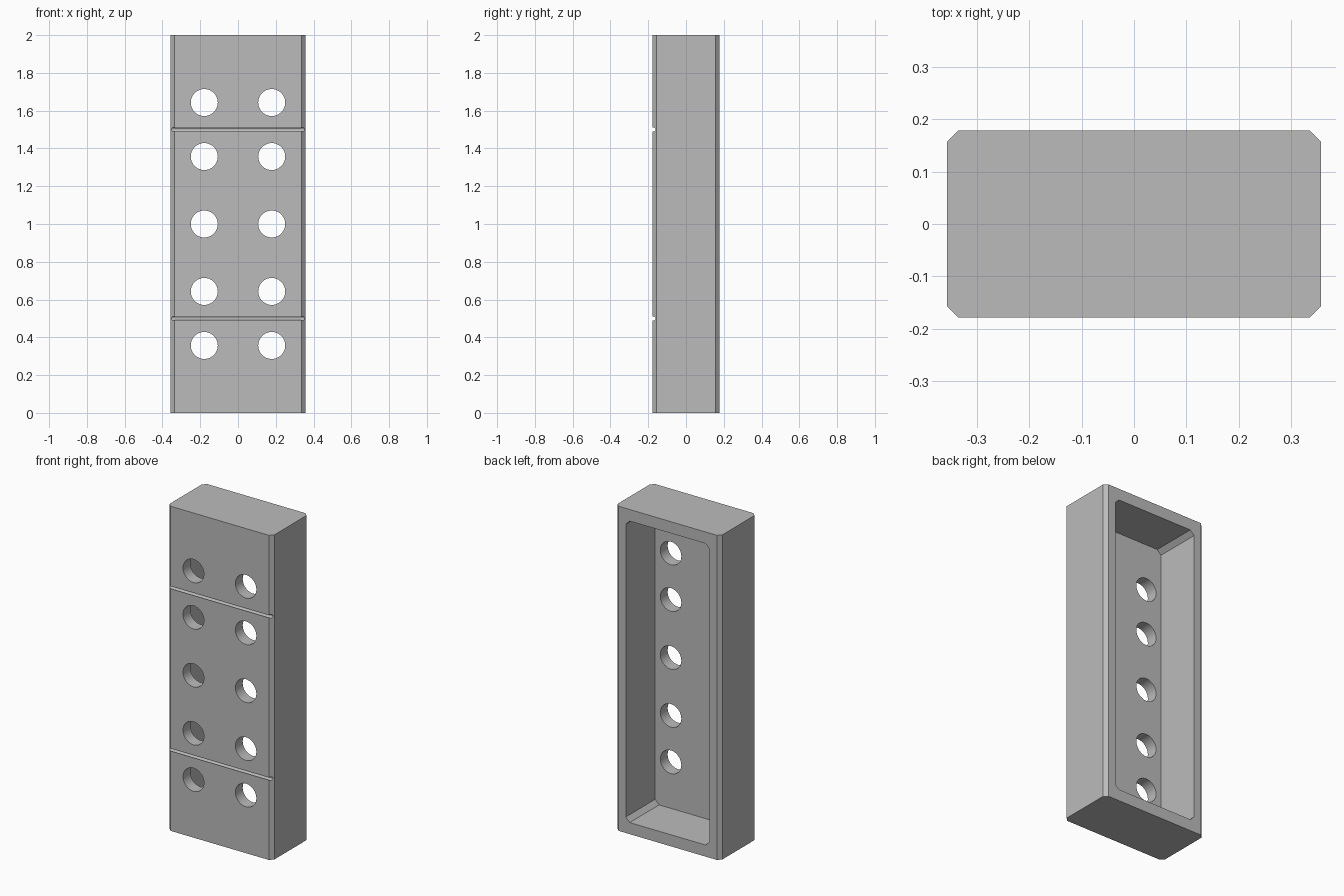
import bpy
import math

cube = bpy.data.objects.get("Cube")
if cube:
    bpy.data.objects.remove(cube, do_unlink=True)

W, D, H = 0.714, 0.357, 2.0      # outer size
WALL = 0.0714
FRONT = -D / 2

grey = bpy.data.materials.new("plain grey")
grey.use_nodes = True
colour = (0.5, 0.5, 0.5, 1)
grey.diffuse_color = colour
grey.node_tree.nodes["Principled BSDF"].inputs["Base Color"].default_value = colour


def prism(name, half_a, half_b, cut, lo, hi, axis):
    """Chamfered rectangle extruded along z or y."""
    a, b = half_a, half_b
    ring = [(a - cut, -b), (a, cut - b), (a, b - cut), (a - cut, b),
            (cut - a, b), (-a, b - cut), (-a, cut - b), (cut - a, -b)]
    if axis == "z":
        place = lambda p, q, t: (p, q, t)
    else:
        place = lambda p, q, t: (p, t, H / 2 + q)
    verts = [place(p, q, t) for t in (lo, hi) for p, q in ring]
    n = len(ring)
    faces = [tuple(reversed(range(n))), tuple(range(n, 2 * n))]
    faces += [(i, (i + 1) % n, n + (i + 1) % n, n + i) for i in range(n)]
    if axis == "y":
        faces = [tuple(reversed(f)) for f in faces]
    mesh = bpy.data.meshes.new(name)
    mesh.from_pydata(verts, [], faces)
    obj = bpy.data.objects.new(name, mesh)
    bpy.context.collection.objects.link(obj)
    return obj


def cylinder(name, radius, depth, centre, rotation, sides):
    bpy.ops.mesh.primitive_cylinder_add(vertices=sides, radius=radius, depth=depth,
                                        location=centre, rotation=rotation)
    obj = bpy.context.object
    obj.name = name
    return obj


def carve(body, cutter):
    cutter.hide_render = True
    mod = body.modifiers.new("carve", "BOOLEAN")
    mod.operation = "DIFFERENCE"
    mod.solver = "EXACT"
    mod.object = cutter
    bpy.context.view_layer.objects.active = body
    bpy.ops.object.modifier_apply(modifier=mod.name)
    bpy.data.objects.remove(cutter, do_unlink=True)


# Solid block with chamfered upright edges
block = prism("hollow_block", W / 2, D / 2, 0.022, 0, H, "z")
block.data.materials.append(grey)

# Cavity open at the back
carve(block, prism("cavity_cutter", W / 2 - WALL, H / 2 - WALL, 0.027,
                   FRONT + WALL, D / 2 + 0.1, "y"))

# Two columns of round holes through the front wall
for z in (0.357, 0.643, 1.0, 1.357, 1.643):
    for side in (-1, 1):
        carve(block, cylinder("hole_cutter", WALL, 0.16,
                              (side * W / 4, FRONT + 0.03, z), (math.pi / 2, 0, 0), 48))

# Round-bottomed grooves across the front
for z in (0.5, 1.5):
    carve(block, cylinder("groove_cutter", 0.0107, W + 0.2,
                          (0, FRONT + 0.007, z), (0, math.pi / 2, 0), 16))

# Smooth holes, crisp edges
bpy.ops.object.select_all(action="DESELECT")
block.select_set(True)
bpy.context.view_layer.objects.active = block
bpy.ops.object.shade_smooth_by_angle(angle=math.radians(30))
